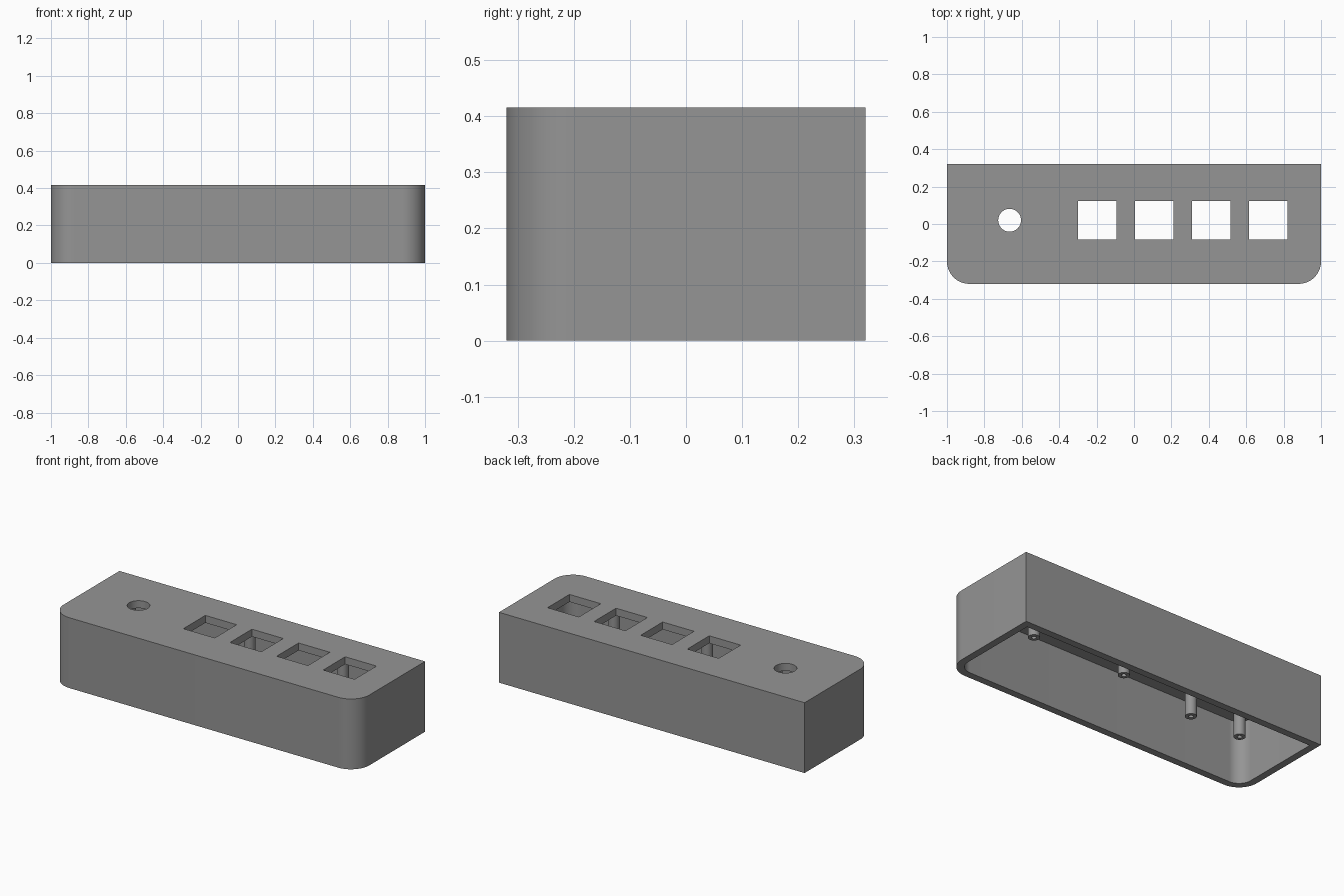
import bpy, bmesh, math

if "Cube" in bpy.data.objects:
    bpy.data.objects.remove(bpy.data.objects["Cube"])

W, D, H = 1.0, 0.32, 0.416      # half width, half depth, height
WALL, CEILING = 0.042, 0.372    # wall thickness, underside of the top plate
RADIUS = 0.12                   # front corner radius
HOLE_Y = 0.02                   # centre line of the openings

gray = bpy.data.materials.new("gray_plastic")
gray.diffuse_color = (0.3, 0.3, 0.3, 1)
gray.use_nodes = True
gray.node_tree.nodes["Principled BSDF"].inputs["Base Color"].default_value = gray.diffuse_color


def make_object(name, bm):
    bmesh.ops.recalc_face_normals(bm, faces=bm.faces)
    mesh = bpy.data.meshes.new(name)
    bm.to_mesh(mesh)
    bm.free()
    obj = bpy.data.objects.new(name, mesh)
    bpy.context.collection.objects.link(obj)
    mesh.materials.append(gray)
    return obj


def prism(name, outline, z0, z1):
    """Extrude a closed outline from z0 to z1."""
    bm = bmesh.new()
    face = bm.faces.new([bm.verts.new((x, y, z0)) for x, y in outline])
    ext = bmesh.ops.extrude_face_region(bm, geom=[face])["geom"]
    bmesh.ops.translate(bm, vec=(0, 0, z1 - z0),
                        verts=[v for v in ext if isinstance(v, bmesh.types.BMVert)])
    return make_object(name, bm)


def circle(x, y, r, n=32):
    return [(x + r * math.cos(2 * math.pi * i / n), y + r * math.sin(2 * math.pi * i / n))
            for i in range(n)]


def case_outline(inset, n=16):
    """Square back corners and rounded front corners."""
    w, d, r = W - inset, D - inset, RADIUS - inset
    right = [(w - r + r * math.sin(a), -d + r - r * math.cos(a))
             for a in (math.pi / 2 * i / n for i in range(n + 1))] + [(w, d)]
    return right + [(-x, y) for x, y in reversed(right)]


def cut(target, cutter):
    mod = target.modifiers.new("cut", "BOOLEAN")
    mod.operation, mod.solver, mod.object = "DIFFERENCE", "EXACT", cutter
    bpy.context.view_layer.objects.active = target
    bpy.ops.object.modifier_apply(modifier=mod.name)
    bpy.data.objects.remove(cutter)


def shade(obj):
    bpy.ops.object.select_all(action="DESELECT")
    obj.select_set(True)
    bpy.context.view_layer.objects.active = obj
    bpy.ops.object.shade_smooth_by_angle(angle=math.radians(30))


# Case shell, open at the bottom
case = prism("case", case_outline(0), 0, H)
cut(case, prism("cavity", case_outline(WALL), -0.1, CEILING))

# Four square key openings and one round opening
s = 0.1025
for i in range(4):
    x = -0.197 + 0.305 * i
    cut(case, prism("key_opening", [(x - s, HOLE_Y - s), (x + s, HOLE_Y - s),
                                    (x + s, HOLE_Y + s), (x - s, HOLE_Y + s)], 0.3, 0.5))
cut(case, prism("round_opening", circle(-0.665, HOLE_Y, 0.061, 48), 0.3, 0.5))
shade(case)


# Hollow screw posts hanging from the top plate
def screw_post(name, x, y, tip, outer=0.031, inner=0.013):
    post = prism(name, circle(x, y, outer), tip, CEILING)
    cut(post, prism("screw_hole", circle(x, y, inner), tip - 0.05, CEILING - 0.01))
    shade(post)


for side, y in (("front", HOLE_Y - 0.156), ("back", HOLE_Y + 0.156)):
    for x in (0.565, -0.045):
        screw_post(f"short_{side}_post", x, y, 0.265)
    for x in (-0.5, -0.83):
        screw_post(f"long_{side}_post", x, y, 0.187)
